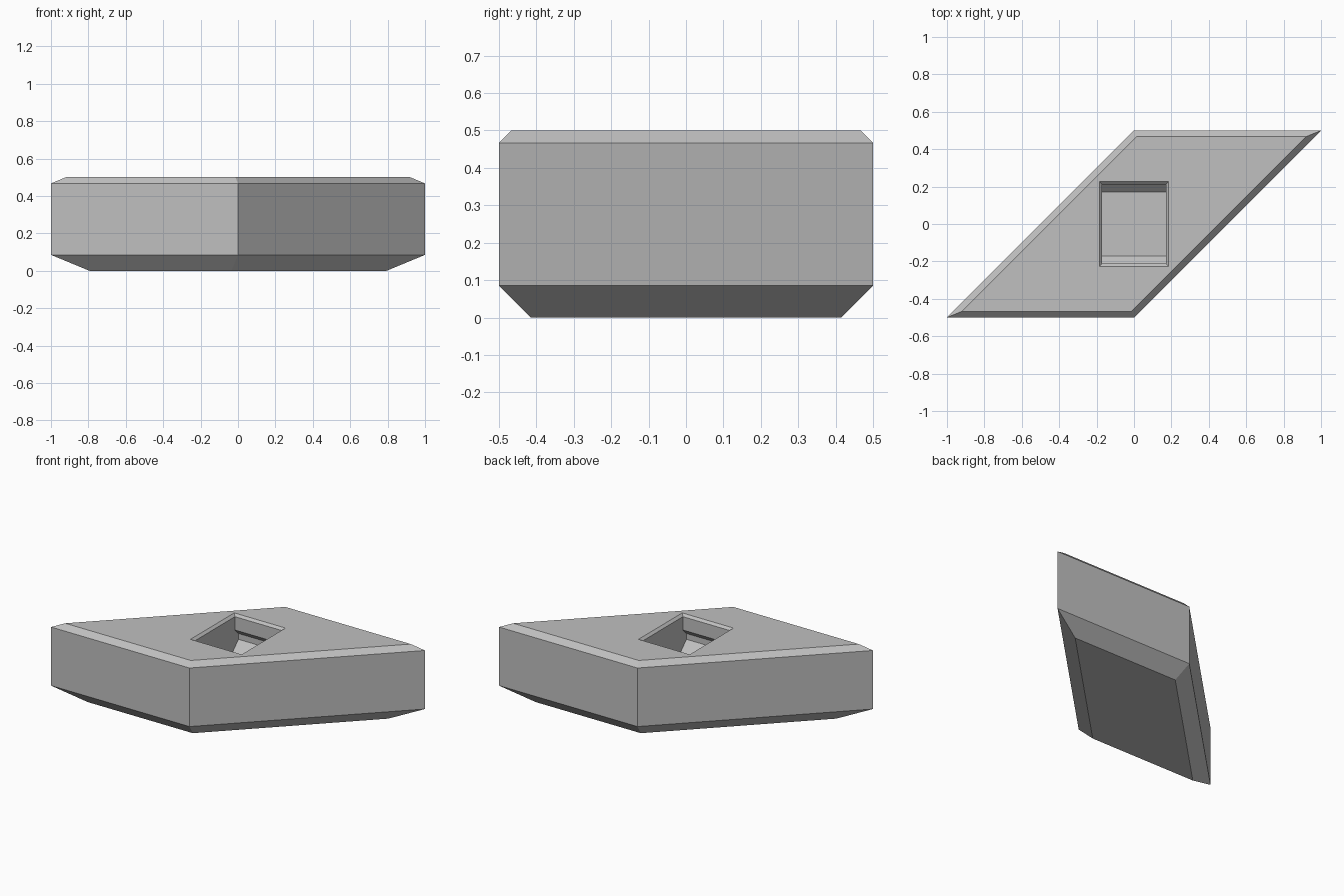
import bpy
from mathutils import Vector

cube = bpy.data.objects.get("Cube")
if cube:
    bpy.data.objects.remove(cube, do_unlink=True)

grey = bpy.data.materials.new("light grey")
grey.use_nodes = True
colour = (0.53, 0.53, 0.53, 1)
grey.diffuse_color = colour
grey.node_tree.nodes["Principled BSDF"].inputs["Base Color"].default_value = colour


def loft(name, rings):
    """Join equal-sized closed rings of points and cap both ends."""
    n = len(rings[0])
    verts = [p for ring in rings for p in ring]
    faces = [tuple(reversed(range(n))), tuple(range(len(verts) - n, len(verts)))]
    for r in range(len(rings) - 1):
        for i in range(n):
            j = (i + 1) % n
            faces.append((r * n + i, r * n + j, (r + 1) * n + j, (r + 1) * n + i))
    mesh = bpy.data.meshes.new(name)
    mesh.from_pydata(verts, [], faces)
    mesh.materials.append(grey)
    obj = bpy.data.objects.new(name, mesh)
    bpy.context.collection.objects.link(obj)
    return obj


def rhomboid(inset, z):
    """Slanted four-sided outline, moved inwards evenly from every edge."""
    y = 0.5 - inset
    side = 0.5 - inset * 2 ** 0.5
    return [(-y - side, -y, z), (-y + side, -y, z), (y + side, y, z), (y - side, y, z)]


def rectangle(hx, hy, z):
    return [(-hx, -hy, z), (hx, -hy, z), (hx, hy, z), (-hx, hy, z)]


# Slanted block with a deep lower and a small upper chamfer
block = loft("slanted_block", [rhomboid(0.085, 0), rhomboid(0, 0.085),
                               rhomboid(0, 0.467), rhomboid(0.033, 0.5)])

# Socket: straight throat, undercut groove on two sides, sloped foot,
# and a chamfered mouth: (half depth in y, height)
socket = [(0.172, 0.247), (0.248, 0.323), (0.248, 0.361), (0.211, 0.398), (0.211, 0.485)]
rings = [rectangle(0.17, hy, z) for hy, z in socket]
rings.append(rectangle(0.195, 0.236, 0.51))
cutter = loft("socket_cutter", rings)
cutter.hide_render = True
cutter.hide_set(True)
cutter.display_type = 'WIRE'

cut = block.modifiers.new("socket", 'BOOLEAN')
cut.operation = 'DIFFERENCE'
cut.solver = 'EXACT'
cut.object = cutter
bpy.context.view_layer.objects.active = block
block.select_set(True)
bpy.ops.object.modifier_apply(modifier=cut.name)
bpy.data.objects.remove(cutter, do_unlink=True)
